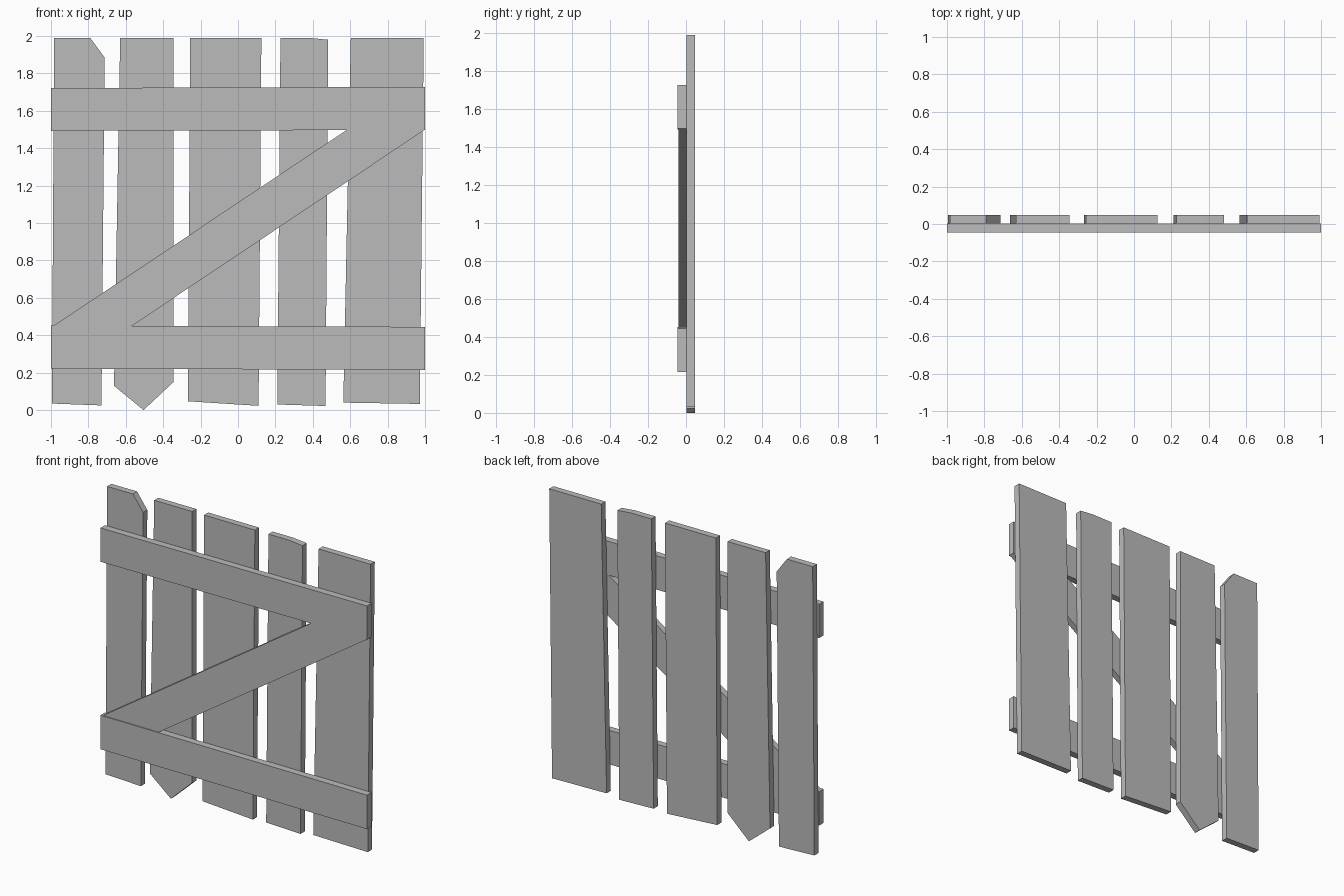
import bpy
import bmesh

cube = bpy.data.objects.get("Cube")
if cube:
    bpy.data.objects.remove(cube, do_unlink=True)

# One plain grey for all the boards
grey = bpy.data.materials.new("grey_wood")
grey.use_nodes = True
colour = (0.5, 0.5, 0.5, 1)
grey.diffuse_color = colour
grey.node_tree.nodes["Principled BSDF"].inputs["Base Color"].default_value = colour

FRONT, MIDDLE, BACK = -0.046, 0.002, 0.047


def board(name, outline, y_front, y_back):
    """Extrude an (x, z) outline, counter-clockwise from the front, into a board."""
    bm = bmesh.new()
    face = bm.faces.new([bm.verts.new((x, y_front, z)) for x, z in outline])
    result = bmesh.ops.extrude_face_region(bm, geom=[face], use_keep_orig=True)
    moved = [v for v in result["geom"] if isinstance(v, bmesh.types.BMVert)]
    bmesh.ops.translate(bm, verts=moved, vec=(0, y_back - y_front, 0))
    bmesh.ops.recalc_face_normals(bm, faces=bm.faces)
    mesh = bpy.data.meshes.new(name)
    bm.to_mesh(mesh)
    bm.free()
    mesh.materials.append(grey)
    obj = bpy.data.objects.new(name, mesh)
    bpy.context.collection.objects.link(obj)
    return obj


# Upright planks, with chipped, pointed and slanted ends
TOP = 1.99
planks = [
    [(-0.995, 0.035), (-0.73, 0.025), (-0.713, 1.885), (-0.79, TOP), (-0.983, TOP)],
    [(-0.663, 0.13), (-0.505, 0), (-0.345, 0.15), (-0.345, TOP), (-0.63, TOP)],
    [(-0.267, 0.047), (0.11, 0.023), (0.125, TOP), (-0.256, TOP)],
    [(0.21, 0.03), (0.468, 0.022), (0.482, 1.98), (0.38, TOP), (0.227, TOP)],
    [(0.563, 0.04), (0.972, 0.033), (0.993, TOP), (0.603, TOP)],
]
for number, outline in enumerate(planks, 1):
    board(f"plank_{number}", outline, MIDDLE, BACK)

# Cross rails
board("top_rail", [(-1, 1.493), (1, 1.498), (1, 1.728), (-1, 1.722)], FRONT, MIDDLE)
board("bottom_rail", [(-1, 0.222), (1, 0.215), (1, 0.445), (-1, 0.452)], FRONT, MIDDLE)

# Diagonal brace, set slightly behind the rail faces
board("diagonal_brace", [(-0.985, 0.452), (-0.567, 0.45), (0.997, 1.498), (0.58, 1.497)],
      FRONT + 0.006, MIDDLE)
